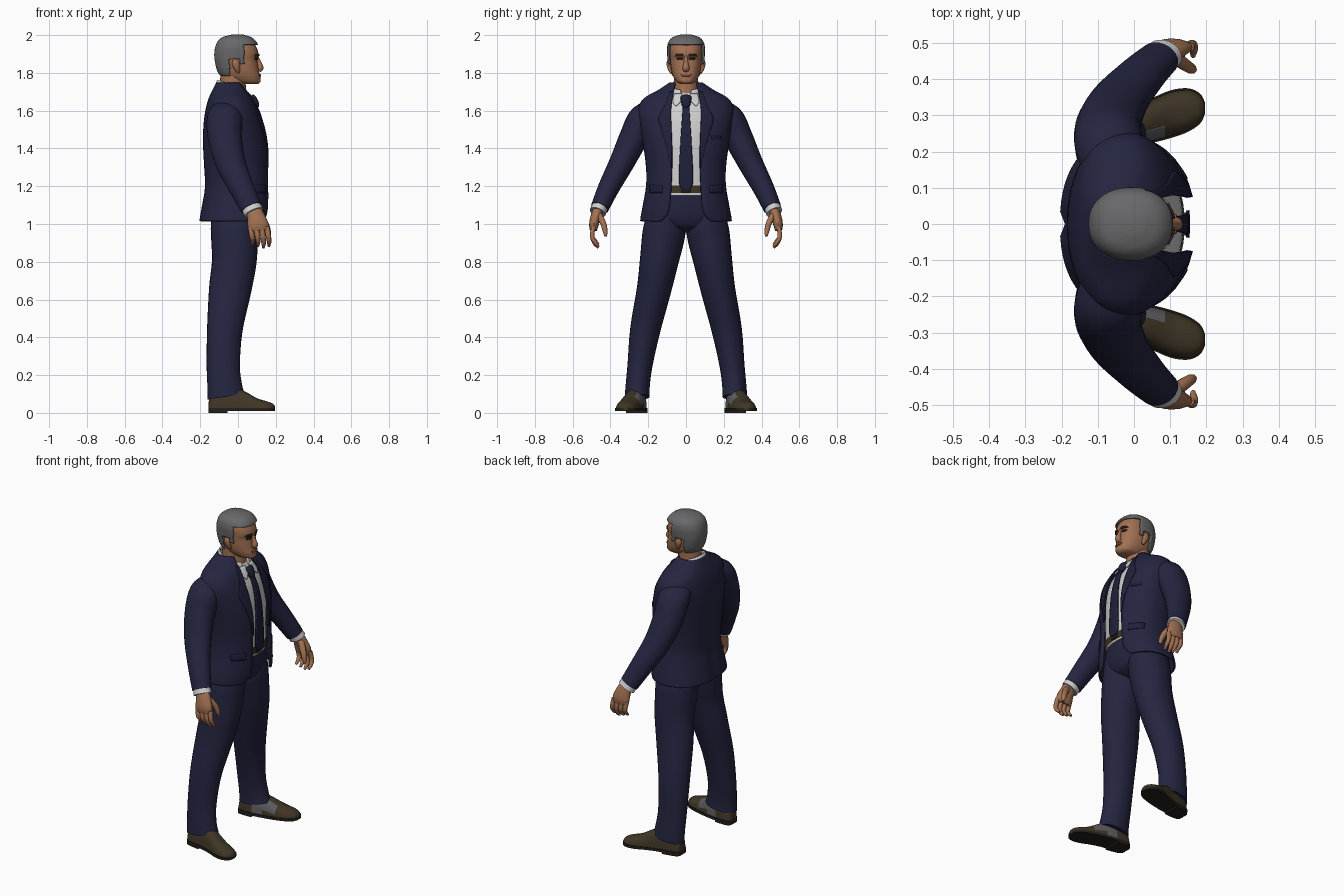
import bpy, bmesh
from math import sin, cos, pi, asin, copysign
from mathutils import Vector

if "Cube" in bpy.data.objects:
    bpy.data.objects.remove(bpy.data.objects["Cube"])


def material(name, *rgb):
    m = bpy.data.materials.new(name)
    m.use_nodes = True
    m.diffuse_color = (*rgb, 1)
    m.node_tree.nodes["Principled BSDF"].inputs["Base Color"].default_value = (*rgb, 1)
    return m


navy = material("navy cloth", .018, .018, .052)
dark_navy = material("dark navy cloth", .014, .014, .042)
white = material("white cotton", .62, .62, .63)
skin_tone = material("skin", .36, .165, .085)
lip_tone = material("lip", .24, .09, .055)
grey = material("grey hair", .14, .14, .145)
brown = material("brown leather", .05, .036, .019)
sole_tone = material("dark sole", .018, .014, .01)
sock_grey = material("sock grey", .11, .11, .12)
dark = material("dark brown", .03, .015, .01)

P = 2.3  # squareness of body cross-sections


def dense(rows, k=4):
    """Catmull-Rom refinement of a list of tuples."""
    out = []
    for i in range(len(rows) - 1):
        a, b, c, d = (rows[max(i - 1, 0)], rows[i], rows[i + 1], rows[min(i + 2, len(rows) - 1)])
        for j in range(k):
            t = j / k
            out.append(tuple(.5 * (2 * q + (r - p) * t + (2 * p - 5 * q + 4 * r - s) * t * t
                                   + (3 * q - p - 3 * r + s) * t ** 3)
                             for p, q, r, s in zip(a, b, c, d)))
    return out + [tuple(rows[-1])]


def skin(name, rings, mats, closed=True, caps=True, mirror=False, thick=0, rule=None, keep=None):
    """Join rings of points into a surface."""
    bm = bmesh.new()
    vs = [[bm.verts.new(p) for p in r] for r in rings]
    n = len(rings[0])
    for a, b in zip(vs, vs[1:]):
        for i in range(n if closed else n - 1):
            j = (i + 1) % n
            bm.faces.new((a[i], a[j], b[j], b[i]))
    if closed and caps:
        bm.faces.new(vs[0])
        bm.faces.new(vs[-1])
    if keep:
        gone = [f for f in bm.faces if not keep(f.calc_center_median())]
        bmesh.ops.delete(bm, geom=gone, context='FACES')
    bmesh.ops.recalc_face_normals(bm, faces=bm.faces)
    bm.normal_update()
    if rule:
        for f in bm.faces:
            f.material_index = rule(f.calc_center_median(), f.normal)
    me = bpy.data.meshes.new(name)
    bm.to_mesh(me)
    bm.free()
    for m in mats if isinstance(mats, list) else [mats]:
        me.materials.append(m)
    ob = bpy.data.objects.new(name, me)
    bpy.context.collection.objects.link(ob)
    bpy.ops.object.select_all(action='DESELECT')
    ob.select_set(True)
    bpy.context.view_layer.objects.active = ob
    bpy.ops.object.shade_smooth_by_angle(angle=.8)
    if thick:
        s = ob.modifiers.new("Thickness", 'SOLIDIFY')
        s.thickness, s.offset = thick, 0
    if mirror:
        m = ob.modifiers.new("Mirror", 'MIRROR')
        m.use_axis = (False, True, False)
    return ob


def power(v, e):
    return copysign(abs(v) ** e, v)


def ring(z, xb, xf, hw, gap=0, n=48, tilt=0):
    """Horizontal body section from back, front and half width."""
    a0 = asin((gap / hw) ** (P / 2)) if gap else 0
    c, r = (xb + xf) / 2, (xf - xb) / 2
    pts = []
    for i in range(n + 1 if gap else n):
        a = a0 + (2 * pi - 2 * a0) * i / n
        x = r * power(cos(a), 2 / P)
        pts.append((c + x, hw * power(sin(a), 2 / P), z - tilt * x))
    return pts


def limb(name, pts, mat, n=16, k=4, **kw):
    """Tube of (x, y, z, depth radius, width radius) points."""
    pts = dense(pts, k)
    rings = []
    for i, p in enumerate(pts):
        t = (Vector(pts[min(i + 1, len(pts) - 1)][:3]) - Vector(pts[max(i - 1, 0)][:3])).normalized()
        u = Vector((1, 0, 0))
        u = (u - t * u.dot(t)).normalized()
        v = t.cross(u)
        rings.append([Vector(p[:3]) + u * p[3] * cos(2 * pi * j / n) + v * p[4] * sin(2 * pi * j / n)
                      for j in range(n)])
    return skin(name, rings, mat, **kw)


def front_x(rows, z, y):
    """Forward surface position of a stacked body at a height and side offset."""
    rows = sorted(rows)
    z = min(max(z, rows[0][0]), rows[-1][0])
    a, b = next((a, b) for a, b in zip(rows, rows[1:]) if a[0] <= z <= b[0])
    t = (z - a[0]) / (b[0] - a[0])
    xb, xf, hw = (a[i] + (b[i] - a[i]) * t for i in (1, 2, 3))
    return (xb + xf) / 2 + (xf - xb) / 2 * (1 - min(abs(y) / hw, 1) ** P) ** (1 / P)


def patch(name, rows, mat, outline, lift=.005, mirror=True, thick=.006):
    """Thin plate on the front of a body; outline holds (z, y from, y to)."""
    grid = [[(front_x(rows, z, y) + lift, y, z) for y in (a + (b - a) * i / 6 for i in range(7))]
            for z, a, b in dense(outline, 3)]
    return skin(name, grid, mat, closed=False, mirror=mirror, thick=thick)


# Jacket: height, back, front, half width, half opening
coat = dense([(1.015, -.2, .152, .238, .13), (1.045, -.196, .158, .234, .1), (1.1, -.186, .163, .224, .085),
              (1.2, -.17, .163, .207, .078), (1.3, -.174, .16, .207, .074), (1.42, -.18, .155, .222, .074),
              (1.52, -.178, .135, .24, .078), (1.6, -.168, .105, .25, .08), (1.66, -.152, .075, .222, .076),
              (1.705, -.132, .045, .145, .066), (1.745, -.112, .02, .085, .055)], 4)
rings = [ring(*r) for r in coat]
for r in rings:  # back vent
    if r[24][2] < 1.2:
        r[24] = (r[24][0] + .014, 0, r[24][2])
skin("jacket", rings, navy, closed=False, thick=.01)
patch("lapels", coat, dark_navy, [(1.3, .075, .078), (1.4, .074, .1), (1.5, .077, .13),
                                  (1.56, .079, .145), (1.62, .078, .115), (1.7, .066, .085)], .007)
patch("pocket_flaps", coat, dark_navy, [(1.165, .125, .192), (1.205, .125, .192)], .007)
patch("breast_pocket", coat, dark_navy, [(1.45, .135, .185), (1.465, .135, .185)], .006, mirror=False)

# Sleeves, cuffs and hands
limb("sleeves", [(-.06, .15, 1.6, .08, .055), (-.07, .222, 1.56, .094, .08), (-.07, .275, 1.46, .09, .077),
                 (-.04, .34, 1.325, .08, .066), (.02, .41, 1.19, .066, .056), (.07, .457, 1.085, .057, .048)],
     navy, 24, mirror=True)
limb("shirt_cuffs", [(.065, .452, 1.1, .052, .043), (.083, .468, 1.062, .054, .044)], white, 20, mirror=True)
limb("palms", [(.075, .458, 1.09, .04, .03), (.095, .477, 1.04, .047, .028), (.106, .488, .995, .055, .025),
               (.109, .49, .965, .05, .018)], skin_tone, mirror=True)
for i, f in enumerate(("little", "ring", "middle", "index")):
    x = .066 + .029 * i
    d = .008 * abs(i - 2)
    limb(f + "_fingers", [(x, .49, .985, .014, .013), (x + .008, .497, .935, .014, .012),
                          (x + .012, .483, .897 + d, .012, .011), (x + .01, .464, .875 + d, .007, .007)],
         skin_tone, 10, mirror=True)
limb("thumbs", [(.11, .462, 1.05, .02, .018), (.145, .437, 1.0, .018, .016), (.16, .428, .96, .014, .013),
                (.165, .425, .935, .007, .007)], skin_tone, 10, mirror=True)

# Shirt, collar and tie
shirt = dense([(1.15, -.13, .138, .175), (1.3, -.14, .138, .175), (1.45, -.14, .132, .19),
               (1.56, -.135, .112, .19), (1.63, -.125, .083, .165), (1.68, -.115, .055, .11),
               (1.71, -.105, .03, .075)])
skin("shirt", [ring(*r) for r in shirt], white)
skin("shirt_collar", [ring(1.675, -.112, .072, .088, gap=.02, tilt=.3),
                      ring(1.72, -.112, .05, .08, gap=.026, tilt=.35),
                      ring(1.735, -.106, .045, .074, gap=.03, tilt=.35)], white, closed=False, thick=.008)
patch("collar_wings", shirt, white, [(1.625, .05, .056), (1.65, .028, .07), (1.69, .02, .06)], .014)
patch("tie", shirt, dark_navy, [(1.18, -.006, .006), (1.215, -.037, .037), (1.4, -.031, .031),
                                (1.55, -.022, .022), (1.63, -.016, .016)], .012, False, .009)
limb("tie_knot", [(.1, 0, 1.615, .012, .014), (.092, 0, 1.635, .02, .024), (.078, 0, 1.668, .018, .03),
                  (.07, 0, 1.678, .01, .022)], dark_navy)

# Trousers, belt and buckle
hips = dense([(.955, -.06, .03, .04), (.985, -.12, .09, .12), (1.03, -.142, .113, .2), (1.1, -.143, .124, .2),
              (1.2, -.138, .13, .185)])
skin("trouser_hips", [ring(*r) for r in hips], navy)
limb("trouser_legs", [(-.015, .112, 1.1, .12, .085), (-.017, .113, .99, .127, .11), (-.018, .122, .92, .124, .112),
                      (-.02, .143, .8, .118, .102), (-.042, .17, .65, .112, .091), (-.07, .216, .44, .094, .08),
                      (-.078, .244, .25, .088, .066), (-.07, .256, .14, .092, .064), (-.063, .258, .085, .1, .066)],
     navy, 28, mirror=True)
skin("belt", [ring(z, -.145, .14, .188) for z in (1.163, 1.205)], brown)
patch("belt_buckle", [(1.16, -.145, .14, .188), (1.21, -.145, .14, .188)], sole_tone,
      [(1.166, -.024, .024), (1.202, -.024, .024)], .004, False)

# Shoes: length position, centre, half width, top height
shoe = dense([(-.155, .253, .025, .06), (-.14, .253, .042, .1), (-.09, .258, .05, .13), (-.02, .268, .053, .135),
              (.04, .283, .057, .112), (.1, .303, .062, .078), (.15, .315, .056, .062),
              (.183, .319, .037, .05), (.196, .32, .012, .035)])


def shoe_ring(x, yc, hw, top, base, n=20):
    return [(x, yc + hw * power(cos(a), .75), base + (top - base) * max(sin(a), 0) ** .85)
            for a in (2 * pi * i / n for i in range(n // 2 + 1))]


skin("shoes", [shoe_ring(*r, .015) for r in shoe], [brown, sock_grey], mirror=True,
     rule=lambda c, n: int(-.06 < c.x < .085 and n.y < -.25 and c.z > .035))
skin("shoe_soles", [[(x, yc + s * (hw + .004), z) for s, z in ((-1, .01), (1, .01), (1, .026), (-1, .026))]
                    for x, yc, hw, top in shoe], sole_tone, mirror=True)
skin("shoe_heels", [[(x, yc + s * (hw + .003), z) for s, z in ((-1, 0), (1, 0), (1, .02), (-1, .02))]
                    for x, yc, hw, top in shoe if x < -.05], sole_tone, mirror=True)

# Head and neck: height, back, front, half width
head = dense([(1.742, .02, .1, .028), (1.753, -.03, .116, .05), (1.78, -.08, .118, .067), (1.805, -.097, .112, .075),
              (1.835, -.106, .107, .08), (1.87, -.112, .102, .083), (1.9, -.113, .108, .085),
              (1.93, -.108, .1, .085), (1.96, -.095, .083, .076), (1.98, -.07, .058, .055),
              (1.992, -.025, .02, .018)], 5)
skin("head", [ring(*r) for r in head], skin_tone)
limb("neck", [(-.02, 0, 1.83, .066, .064), (-.028, 0, 1.75, .068, .064), (-.025, 0, 1.66, .075, .068)],
     skin_tone, 24)


def in_hair(c):
    if c.x > .03:
        return c.z > 1.95
    if c.x > -.045:
        return c.z > (1.845 if c.x > .005 else 1.875)
    return c.z > 1.785


hair = skin("hair", [ring(z + .006, b - .008, f + .008, w + .011, n=72) for z, b, f, w in head],
            grey, keep=in_hair, thick=.009)

# Face
limb("nose", [(.1, 0, 1.89, .006, .009), (.111, 0, 1.855, .012, .012), (.117, 0, 1.826, .018, .019),
              (.11, 0, 1.81, .01, .013)], skin_tone, 12)
limb("ears", [(.002, .078, 1.8, .008, .006), (-.004, .086, 1.82, .015, .01), (-.012, .092, 1.85, .021, .011),
              (-.016, .09, 1.872, .01, .007)], skin_tone, 12, mirror=True)
patch("eyebrows", head, dark, [(1.887, .014, .056), (1.899, .018, .052)], .004)
patch("eyes", head, dark, [(1.868, .02, .044), (1.88, .016, .048)], .002)
patch("lips", head, lip_tone, [(1.782, -.022, .022), (1.794, -.028, .028)], .002, False)
limb("chin", [(.095, 0, 1.748, .012, .022), (.104, 0, 1.76, .016, .034), (.1, 0, 1.775, .012, .025)],
     skin_tone, 14)
